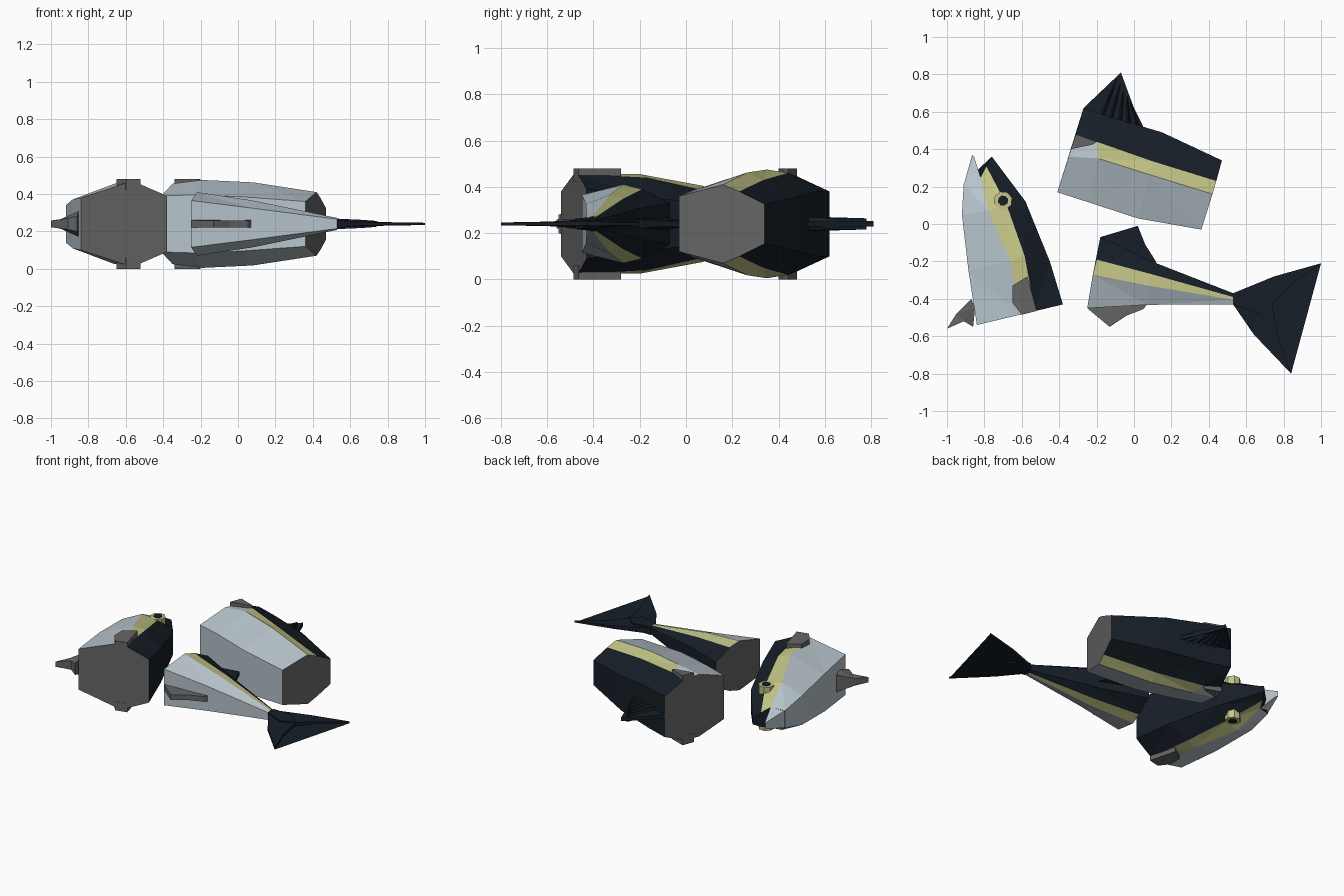
import bpy, bmesh, math

if "Cube" in bpy.data.objects:
    bpy.data.objects.remove(bpy.data.objects["Cube"])

MID = 0.24  # height of the plane each piece is symmetric about


def material(name, rgb):
    m = bpy.data.materials.new(name)
    m.diffuse_color = (*rgb, 1)
    m.use_nodes = True
    m.node_tree.nodes["Principled BSDF"].inputs["Base Color"].default_value = m.diffuse_color
    return m


LIGHT = material("silver_belly", (0.47, 0.55, 0.60))
YELLOW = material("yellow_stripe", (0.55, 0.56, 0.24))
NAVY = material("dark_back", (0.008, 0.013, 0.020))
GREY = material("grey_cut", (0.13, 0.13, 0.13))
MATS = [LIGHT, YELLOW, NAVY, GREY]
L, Y, N, G = range(4)


def finish(name, bm, mats):
    bmesh.ops.triangulate(bm, faces=[f for f in bm.faces if len(f.verts) == 4])
    bmesh.ops.recalc_face_normals(bm, faces=bm.faces)
    me = bpy.data.meshes.new(name)
    bm.to_mesh(me)
    bm.free()
    for m in mats:
        me.materials.append(m)
    ob = bpy.data.objects.new(name, me)
    bpy.context.collection.objects.link(ob)
    return ob


def loft(name, sections, bands, caps, override=None):
    """Loft sections of (x, y, half thickness), mirrored about the mid plane."""
    bm = bmesh.new()
    rings = []
    for s in sections:
        ring = [bm.verts.new((x, y, MID + h)) for x, y, h in s]
        ring += [bm.verts.new((x, y, MID - h)) for x, y, h in reversed(s)]
        rings.append(ring)
    n = len(rings[0])
    for k, (a, b) in enumerate(zip(rings, rings[1:])):
        for i in range(n):
            j = (i + 1) % n
            f = bm.faces.new((a[i], a[j], b[j], b[i]))
            f.material_index = (override or {}).get((k, i), bands[i])
    for ring, c in zip((rings[0], rings[-1]), caps):
        bm.faces.new(ring).material_index = c
    return finish(name, bm, MATS)


def plate(name, pts, mat, z=MID):
    """Fin outline of (x, y, half thickness) turned into a solid plate."""
    bm = bmesh.new()
    top = [bm.verts.new((x, y, z + h)) for x, y, h in pts]
    bot = [bm.verts.new((x, y, z - h)) for x, y, h in pts]
    bm.faces.new(top)
    bm.faces.new(bot[::-1])
    n = len(pts)
    for i in range(n):
        j = (i + 1) % n
        bm.faces.new((top[j], top[i], bot[i], bot[j]))
    bmesh.ops.triangulate(bm, faces=bm.faces)
    return finish(name, bm, [mat])


def disc(name, x, y, r, h, mat):
    pts = [(x + r * math.cos(a * math.pi / 4 + 0.3), y + r * math.sin(a * math.pi / 4 + 0.3), h)
           for a in range(8)]
    return plate(name, pts, mat)


BODY = [L, Y, N, N, N, Y, L, L]

# Head piece
loft("fish_head", [
    [(-.84, -.54, .14), (-.61, -.485, .215), (-.53, -.465, .215), (-.38, -.43, .15)],
    [(-.885, -.25, .13), (-.66, -.20, .215), (-.585, -.17, .20), (-.45, -.20, .12)],
    [(-.92, .05, .10), (-.78, .07, .165), (-.68, .10, .14), (-.58, .12, .08)],
    [(-.91, .22, .06), (-.82, .25, .07), (-.79, .31, .05), (-.76, .36, .02)]],
    BODY, (G, N))
loft("lower_jaw", [
    [(-.91, .21, .062), (-.82, .25, .07)],
    [(-.865, .37, .02), (-.855, .36, .02)]], [L] * 4, (L, L))
disc("eye_ring", -.70, .125, .05, .15, YELLOW)
disc("eye_pupil", -.70, .125, .028, .154, NAVY)
plate("pelvic_fin", [(-.87, -.40, .06), (-.95, -.48, .025), (-1.0, -.56, .018),
                     (-.91, -.52, .03), (-.86, -.55, .04), (-.85, -.45, .07)], GREY)

# Middle piece
loft("fish_middle", [
    [(-.41, .17, .15), (-.35, .36, .215), (-.31, .48, .205), (-.27, .62, .14)],
    [(-.24, .115, .155), (-.19, .35, .235), (-.20, .44, .22), (-.12, .57, .14)],
    [(.02, .03, .145), (.08, .265, .222), (.10, .335, .19), (.15, .49, .12)],
    [(.36, -.03, .12), (.42, .16, .17), (.44, .23, .14), (.47, .34, .085)]],
    BODY, (G, G), {(0, 1): L, (0, 5): L})

# Side fin stubs on both flanks of head and middle
HEAD_STUB = [(-.65, -.33), (-.57, -.28), (-.52, -.465), (-.60, -.485), (-.65, -.42)]
MID_STUB = [(-.34, .40), (-.31, .48), (-.20, .44), (-.22, .425)]
for part, outline in (("head", HEAD_STUB), ("middle", MID_STUB)):
    for side, z in (("upper", .45), ("lower", .03)):
        plate(f"{part}_side_fin_{side}", [(x, y, .03) for x, y in outline], GREY, z)

# Pleated dorsal fin on the middle piece
bm = bmesh.new()
edge = [(-.27, .62), (-.07, .81), (0, .62), (.05, .52)]
plate("dorsal_fin", [(x, y, .012) for x, y in edge] + [(-.12, .54, .012)], NAVY)
for i in range(5):
    t = i / 4
    bx, by = -.17 + .19 * t, .58 - .05 * t
    tx, ty = -.09 + .07 * t, .78 - .12 * t
    for s in (-1, 1):
        vs = [bm.verts.new(v) for v in ((bx - .016, by, MID), (bx + .016, by, MID),
                                        (bx, by, MID + s * .03), (tx, ty, MID + s * .024),
                                        (tx, ty, MID))]
        for f in ((0, 2, 3), (2, 1, 3), (0, 3, 4), (1, 4, 3), (0, 1, 2)):
            bm.faces.new([vs[k] for k in f])
finish("dorsal_fin_rays", bm, [NAVY])

# Tail piece
loft("fish_tail", [
    [(-.25, -.45, .125), (-.22, -.27, .17), (-.20, -.19, .15), (-.18, -.07, .09)],
    [(.07, -.432, .085), (.08, -.33, .125), (.10, -.27, .11), (.12, -.21, .065)],
    [(.53, -.43, .025), (.53, -.405, .032), (.53, -.39, .03), (.53, -.37, .02)]],
    BODY, (G, N))
plate("rear_dorsal_fin", [(-.18, -.07, .025), (.02, -.01, .012), (.06, -.11, .012),
                          (.12, -.205, .02), (0, -.20, .025)], NAVY)
plate("anal_fin", [(-.25, -.45, .02), (-.13, -.55, .018), (-.04, -.49, .018),
                   (.05, -.455, .018), (.07, -.43, .02), (-.10, -.42, .02)], GREY)

# Forked tail fin with a thicker root
plate("tail_fin", [(.53, -.37, .02), (.75, -.28, .01), (1.0, -.21, .006), (.83, -.335, .007),
                   (.74, -.43, .012), (.77, -.60, .008), (.84, -.80, .006), (.64, -.59, .01),
                   (.53, -.43, .02)], NAVY)
plate("tail_fin_root", [(.53, -.37, .028), (.66, -.36, .022), (.74, -.43, .016),
                        (.66, -.48, .022), (.53, -.43, .028)], NAVY)
